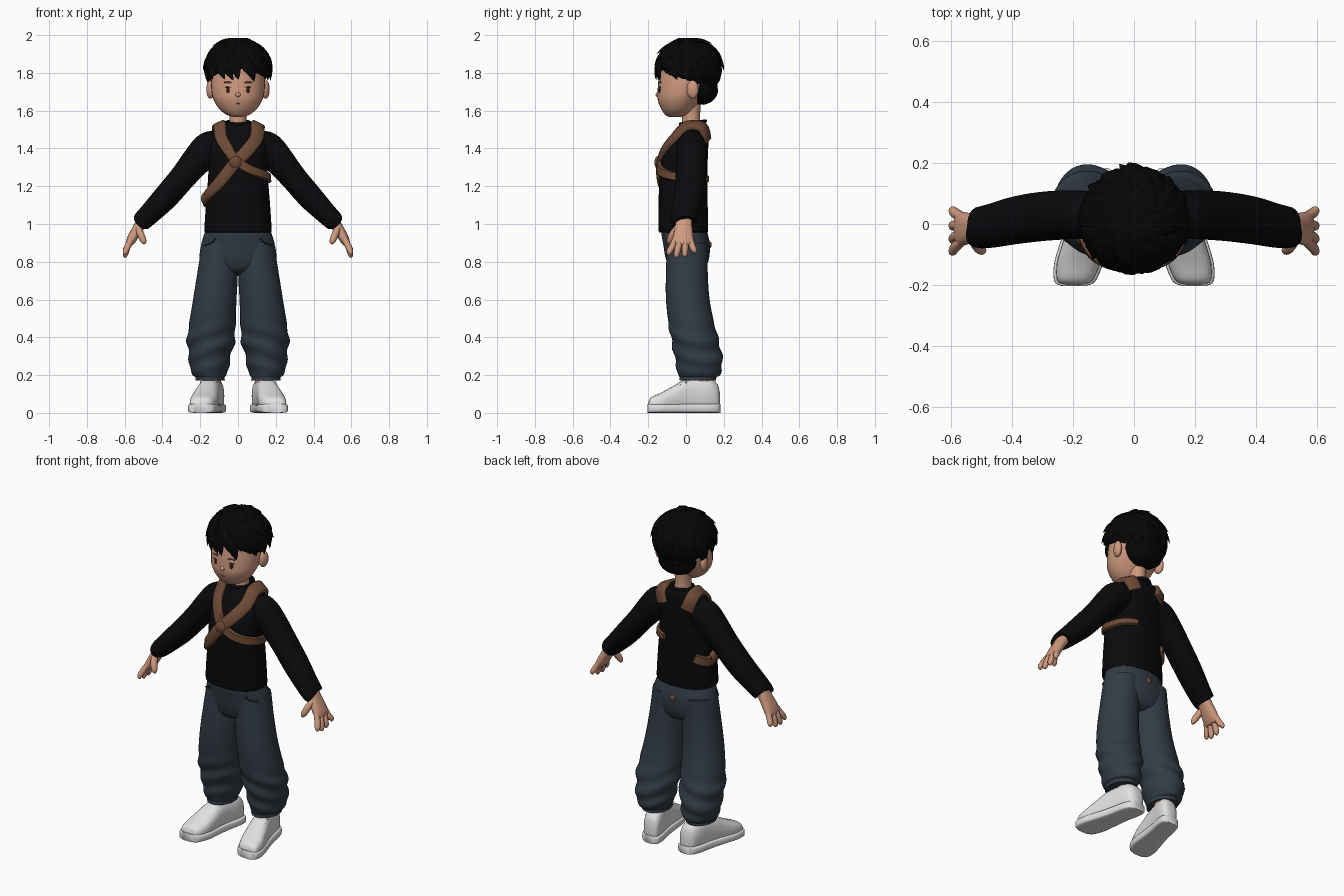
import bpy, bmesh, math, random
from mathutils import Vector
from mathutils.bvhtree import BVHTree

random.seed(4)
if "Cube" in bpy.data.objects:
    bpy.data.objects.remove(bpy.data.objects["Cube"])
X, Y, Z = Vector((1, 0, 0)), Vector((0, 1, 0)), Vector((0, 0, 1))
parts = []


def material(name, *rgb):
    mat = bpy.data.materials.new(name)
    mat.use_nodes = True
    mat.diffuse_color = (*rgb, 1)
    mat.node_tree.nodes["Principled BSDF"].inputs["Base Color"].default_value = (*rgb, 1)
    return mat


skin = material("skin", .62, .32, .21)
black = material("black cloth", .003, .003, .004)
hair_black = material("black hair", .002, .002, .002)
navy = material("slate trousers", .032, .045, .06)
seam = material("dark seam", .012, .017, .024)
leather = material("brown leather", .15, .068, .035)
white = material("white shoe", .75, .75, .75)
brow_brown = material("brow brown", .28, .1, .06)
dark = material("dark eye", .03, .015, .012)


def finish(bm, name, mat, mirror=False):
    bmesh.ops.recalc_face_normals(bm, faces=bm.faces)
    mesh = bpy.data.meshes.new(name)
    bm.to_mesh(mesh)
    bm.free()
    mesh.materials.append(mat)
    ob = bpy.data.objects.new(name, mesh)
    bpy.context.collection.objects.link(ob)
    if mirror:
        ob.modifiers.new("mirror", "MIRROR").use_mirror_merge = False
    parts.append(ob)
    return ob


def spline(rows, steps):
    """Smooth curve through rows of any number of values."""
    rows = [Vector(r) for r in rows]
    ext = [rows[0] * 2 - rows[1]] + rows + [rows[-1] * 2 - rows[-2]]
    out = []
    for a, b, c, d in zip(ext, ext[1:], ext[2:], ext[3:]):
        for i in range(steps):
            t = i / steps
            out.append(b + (c - a) * t / 2 + (a - b * 2.5 + c * 2 - d / 2) * t * t
                       + ((b - c) * 3 + d - a) * t ** 3 / 2)
    return out + [rows[-1]]


def bridge(bm, rings):
    for a, b in zip(rings, rings[1:]):
        for i in range(len(a)):
            j = (i + 1) % len(a)
            bm.faces.new((a[i], a[j], b[j], b[i]))
    bm.faces.new(rings[0])
    bm.faces.new(rings[-1])


def loft(name, mat, rows, axis=None, n=24, steps=4, power=2, mirror=False):
    """Skin rows of (x, y, z, radius_u, radius_v) with rounded sections."""
    bm, rings = bmesh.new(), []
    path = spline(rows, steps)
    for k, row in enumerate(path):
        p = Vector(row[:3])
        t = axis or (Vector(path[min(k + 1, len(path) - 1)][:3])
                     - Vector(path[max(k - 1, 0)][:3])).normalized()
        ref = Z if abs(t.y) > .9 else Y
        v = (ref - t * ref.dot(t)).normalized()
        u = v.cross(t)
        ring = []
        for i in range(n):
            a = math.tau * i / n
            c, s = (math.copysign(abs(f) ** (2 / power), f) for f in (math.cos(a), math.sin(a)))
            ring.append(bm.verts.new(p + u * c * row[3] + v * s * row[4]))
        rings.append(ring)
    bridge(bm, rings)
    return finish(bm, name, mat, mirror)


def upright(name, mat, rows, **kw):
    """Loft from rows of (z, x_min, x_max, y_front, y_back)."""
    return loft(name, mat, [((a + b) / 2, (f + k) / 2, z, (b - a) / 2, (k - f) / 2)
                            for z, a, b, f, k in rows], axis=Z, **kw)


def ball(name, mat, centre, size, turn=0, mirror=False):
    bm = bmesh.new()
    bmesh.ops.create_uvsphere(bm, u_segments=20, v_segments=12, radius=1)
    for v in bm.verts:
        v.co = Vector((v.co.x * size[0], v.co.y * size[1], v.co.z * size[2]))
        x, y = v.co.x, v.co.y
        v.co.x = x * math.cos(turn) - y * math.sin(turn)
        v.co.y = x * math.sin(turn) + y * math.cos(turn)
        v.co += Vector(centre)
    return finish(bm, name, mat, mirror)


# Head, neck and face
upright("head", skin, [(z, -w, w, f, b) for z, w, f, b in (
    (1.566, .02, -.09, -.03), (1.578, .06, -.11, .01), (1.61, .1, -.132, .045),
    (1.66, .13, -.15, .085), (1.71, .141, -.15, .12), (1.77, .142, -.145, .14),
    (1.85, .13, -.13, .14), (1.92, .08, -.08, .1), (1.94, .02, -.02, .04))], n=32)
upright("neck", skin, [(z, -w, w, .025 - w, .03 + w) for z, w in
                       ((1.48, .055), (1.53, .047), (1.58, .045), (1.66, .05))])
ball("nose", skin, (0, -.148, 1.685), (.014, .013, .013))
ball("ear", skin, (.146, .035, 1.712), (.021, .032, .049), -.3, True)
ball("eye", dark, (.053, -.14, 1.708), (.01, .004, .015), .35, True)
ball("eyelid", dark, (.055, -.139, 1.724), (.018, .004, .003), .35, True)
ball("eyebrow", brow_brown, (.055, -.138, 1.75), (.026, .004, .004), .35, True)
ball("mouth", brow_brown, (0, -.142, 1.638), (.012, .004, .002))

# Hair: a scalp cap, a nape mass and tapered locks
cap, cap_size = Vector((0, .014, 1.825)), (.168, .168, .155)
nape, nape_size = Vector((0, .068, 1.735)), (.118, .1, .105)
ball("hair_cap", hair_black, cap + Vector((0, .008, .006)), [s * .97 for s in cap_size])
ball("hair_nape", hair_black, nape, nape_size)
bm = bmesh.new()


def lock(centre, size, az, start, end, width, lift, swirl):
    rings = []
    for i, taper in enumerate((.5, .95, 1, .85, .5, .05)):
        s = i / 5
        a, e = math.radians(az + swirl * s), math.radians(start + (end - start) * s)
        out = Vector((math.sin(a) * math.cos(e), -math.cos(a) * math.cos(e), math.sin(e)))
        p = centre + Vector([o * r for o, r in zip(out, size)]) * (.98 + lift * s * s)
        side = Vector((math.cos(a), math.sin(a), 0))
        rings.append([bm.verts.new(p + (side * math.cos(q) + out * math.sin(q) * .35)
                                   * width * taper) for q in (math.tau * j / 6 for j in range(6))])
    bridge(bm, rings)


def hairline(az):
    front = abs((az + 180) % 360 - 180)
    return -19 if front < 60 else -23 if front < 118 else -50


for start, end, count in ((84, 48, 9), (66, 22, 15), (45, 0, 18), (22, None, 22)):
    for i in range(count):
        az = 360 * (i + random.uniform(-.3, .3)) / count
        stop = hairline(az) if end is None else end
        lock(cap, cap_size, az, start, stop + random.uniform(-6, 6), random.uniform(.028, .042),
             random.uniform(.05, .15), random.uniform(8, 26))
for i in range(9):
    lock(nape, nape_size, 120 + i * 15, -10, random.uniform(-72, -55), .03, .06, 5)
finish(bm, "hair_locks", hair_black)

# Shirt
torso = upright("shirt_body", black, [(z, -w, w, f, b) for z, w, f, b in (
    (.96, .172, -.138, .11), (.968, .178, -.145, .116), (1.1, .17, -.145, .115),
    (1.25, .158, -.142, .113), (1.34, .156, -.135, .115), (1.41, .156, -.108, .118),
    (1.465, .152, -.07, .118), (1.5, .135, -.042, .115), (1.52, .108, -.032, .11),
    (1.535, .07, -.028, .1))], n=40, power=2.3)
loft("collar", black, [(.062 * math.cos(a), .037 + .066 * math.sin(a), 1.537 + .008 * math.sin(a),
                        .009, .009) for a in (math.tau * i / 24 for i in range(25))],
     n=8, steps=1)
loft("sleeve", black, [
    (.08, .03, 1.43, .07, .068), (.15, .03, 1.4, .09, .078), (.21, .03, 1.345, .081, .08),
    (.29, .026, 1.25, .07, .081), (.38, .014, 1.145, .067, .079),
    (.46, -.004, 1.062, .058, .073), (.508, -.012, 1.015, .052, .068),
    (.515, -.012, 1.008, .046, .062)], mirror=True)

# Hands
loft("palm", skin, [
    (.49, -.01, 1.04, .032, .042), (.525, -.012, .985, .029, .045),
    (.56, -.015, .925, .026, .055), (.575, -.016, .895, .019, .055),
    (.578, -.016, .885, .008, .045)], mirror=True, power=2.4)
for name, base, tip, low in (("index", -.057, -.09, .835), ("middle", -.03, -.05, .822),
                             ("ring", -.002, -.006, .825), ("little", .024, .044, .845)):
    loft(name + "_finger", skin, [
        (.565, base, .92, .015, .015), (.585, (base + tip) / 2, .88, .017, .017),
        (.596, tip, low + .015, .014, .015), (.595, tip, low, .005, .005)],
        n=12, mirror=True)
loft("thumb", skin, [(.53, -.04, .985, .016, .018), (.515, -.07, .945, .019, .02),
                     (.5, -.086, .91, .016, .016), (.495, -.088, .893, .005, .005)],
     n=12, mirror=True)

# Trousers
upright("trouser_hips", navy, [(z, -w, w, f, b) for z, w, f, b in (
    (.99, .162, -.125, .108), (.95, .178, -.13, .115), (.89, .195, -.12, .127),
    (.82, .204, -.108, .122), (.76, .19, -.085, .1), (.735, .1, -.04, .06))], n=36)
legs = upright("trouser_leg", navy, [
    (.9, .01, .19, -.1, .115), (.75, .001, .214, -.106, .115), (.6, .008, .238, -.106, .125),
    (.45, .014, .262, -.09, .155), (.38, .018, .27, -.076, .175), (.3, .038, .26, -.062, .19),
    (.24, .05, .255, -.05, .192), (.2, .062, .24, -.04, .18), (.19, .07, .226, -.034, .162),
    (.172, .07, .226, -.034, .16)], n=36, steps=7, mirror=True)
for v in legs.data.vertices:  # slanting folds above the cuff
    fold = max(0, min(1, (.52 - v.co.z) / .15, (v.co.z - .19) / .06))
    mid = Vector((.148, .05, v.co.z))
    wave = math.sin(v.co.z * 62 + (v.co.x - .15) * 22 + v.co.y * 9)
    v.co += (v.co - mid) * fold * wave * .045
loft("pocket_seam", seam, [(.115, -.098, .925, .003, .003), (.14, -.093, .9, .003, .003),
                           (.18, -.055, .885, .003, .003)], n=6, mirror=True)
ball("back_button", leather, (0, .126, .89), (.018, .01, .018))

# Shoes: sheared along y so that the toes point outwards
loft("ankle", skin, [(.135, .085, z, .045, .05) for z in (.12, .16, .2)], mirror=True)
shoe = ((-.2, .03, .05), (-.185, .058, .078), (-.13, .071, .104), (-.07, .067, .137),
        (-.01, .06, .17), (.05, .056, .18), (.12, .056, .18), (.165, .046, .15),
        (.18, .024, .1))


def centre_x(y):
    return .122 + (.16 - y) * .21


loft("shoe_upper", white, [(centre_x(y), y, h / 2 + .004, w, h / 2) for y, w, h in shoe],
     axis=Y, power=2.6, mirror=True)
loft("shoe_sole", white, [(centre_x(y), y * 1.02, .024, w + .009, .024) for y, w, h in shoe],
     axis=Y, power=5, mirror=True)
for y, w, h in spline(shoe, 2)[5:9]:
    loft("shoelace", white, [(centre_x(y) + side * .042, y + .01, h - .012 * abs(side), .007, .007)
                             for side in (-1, -.5, 0, .5, 1)], n=8, mirror=True)

# Harness: leather bands laid on the shirt
surface = BVHTree.FromPolygons([v.co for v in torso.data.vertices],
                               [p.vertices for p in torso.data.polygons])


def strap(name, points, wide, narrow):
    hits = [surface.find_nearest(p)[:2] for p in spline(points, 5)]
    bm, rings, last = bmesh.new(), [], len(hits) - 1
    for k, (p, _) in enumerate(hits):
        near = hits[max(k - 2, 0):k + 3]
        n = sum((h[1] for h in near), Vector()).normalized()
        t = (hits[min(k + 1, last)][0] - hits[max(k - 1, 0)][0]).normalized()
        side = t.cross(n).normalized() * (wide + (narrow - wide) * k / last) / 2
        rings.append([bm.verts.new(p + side * s + n * d) for s, d in
                      ((-1, -.012), (-1, .01), (-.8, .017), (.8, .017), (1, .01), (1, -.012))])
    bridge(bm, rings)
    finish(bm, name, leather)


strap("strap_left_shoulder", [
    (.09, .13, 1.44), (.11, .08, 1.53), (.11, 0, 1.53), (.1, -.07, 1.46), (.05, -.12, 1.39),
    (-.01, -.15, 1.33), (-.1, -.13, 1.22), (-.16, -.06, 1.15), (-.18, .03, 1.12),
    (-.13, .11, 1.15)], .08, .055)
strap("strap_right_shoulder", [
    (-.09, .13, 1.44), (-.11, .08, 1.53), (-.1, 0, 1.53), (-.09, -.07, 1.46),
    (-.05, -.12, 1.39), (-.01, -.15, 1.335), (.06, -.14, 1.29), (.13, -.09, 1.26),
    (.17, 0, 1.24), (.13, .1, 1.24), (.07, .13, 1.24)], .075, .035)
ball("strap_buckle", leather, (-.012, -.147, 1.325), (.035, .02, .035))
ball("hip_pouch", leather, (-.172, -.025, 1.135), (.024, .045, .035))

# Smooth shading with crisp edges
bpy.ops.object.select_all(action="DESELECT")
for ob in parts:
    ob.select_set(True)
bpy.context.view_layer.objects.active = parts[0]
bpy.ops.object.shade_smooth_by_angle(angle=math.radians(50))
